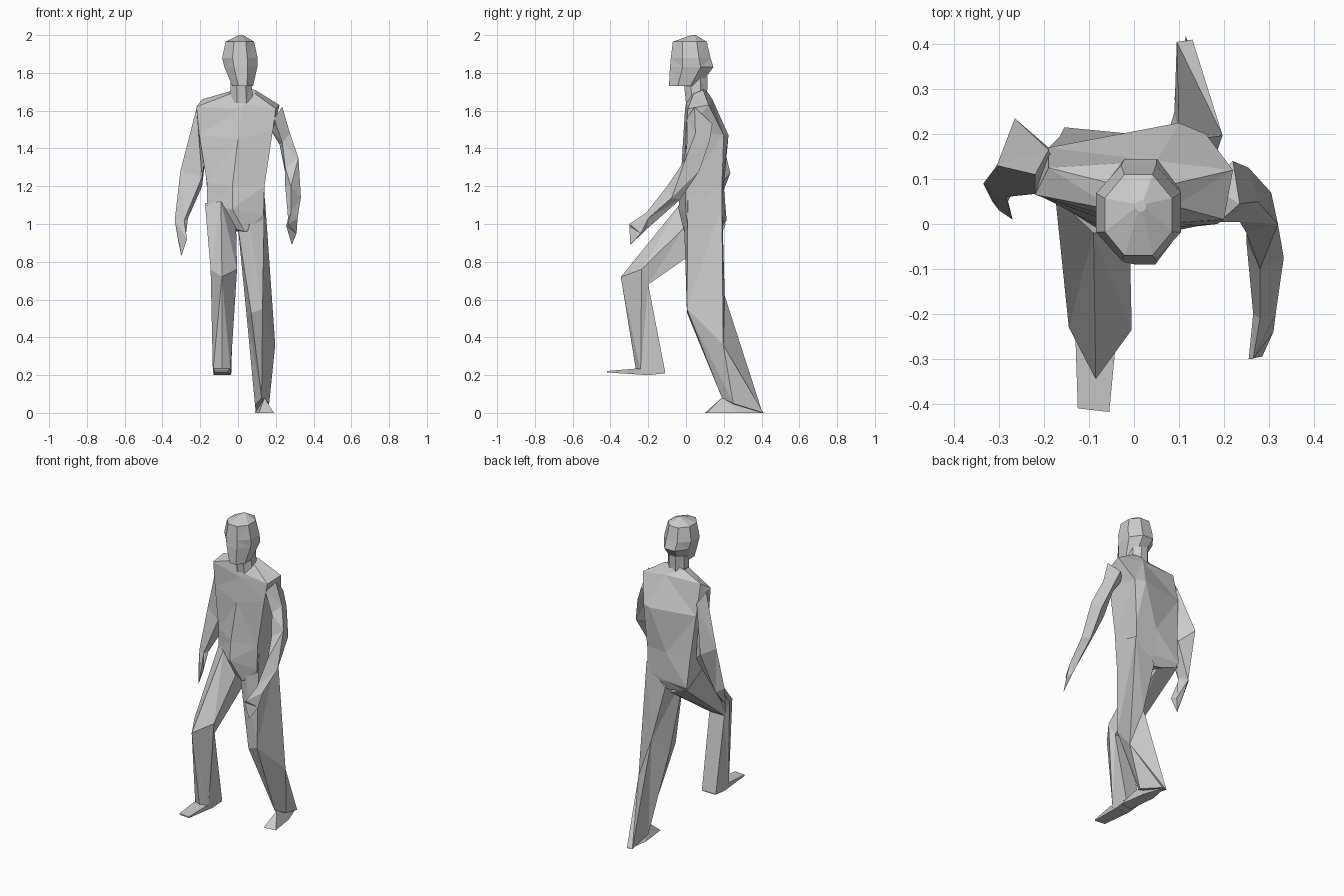
import bpy, bmesh, math


def finish(name, bm):
    bmesh.ops.triangulate(bm, faces=[f for f in bm.faces if len(f.verts) == 4])
    bmesh.ops.recalc_face_normals(bm, faces=bm.faces)
    mesh = bpy.data.meshes.new(name)
    bm.to_mesh(mesh)
    bm.free()
    obj = bpy.data.objects.new(name, mesh)
    bpy.context.collection.objects.link(obj)
    return obj


def loft(name, rings):
    """Skin a closed tube through cross-sections with equal point counts."""
    bm = bmesh.new()
    loops = [[bm.verts.new(p) for p in ring] for ring in rings]
    n = len(loops[0])
    for a, b in zip(loops, loops[1:]):
        for i in range(n):
            j = (i + 1) % n
            bm.faces.new((a[i], a[j], b[j], b[i]))
    bm.faces.new(loops[0])
    bm.faces.new(loops[-1])
    return finish(name, bm)


def hull(name, points):
    bm = bmesh.new()
    for p in points:
        bm.verts.new(p)
    bmesh.ops.convex_hull(bm, input=bm.verts)
    return finish(name, bm)


def octagon(cx, cy, z, rx, ry):
    s = 1 / math.cos(math.pi / 8)
    angles = [math.pi / 8 + i * math.pi / 4 for i in range(8)]
    return [(cx + s * rx * math.cos(a), cy + s * ry * math.sin(a), z) for a in angles]


# Head with flat face, and neck
loft("head", [
    octagon(0.025, -0.01, 1.73, 0.055, 0.08),
    octagon(0.015, 0.03, 1.83, 0.087, 0.115),
    octagon(0.01, 0.025, 1.88, 0.094, 0.105),
    octagon(0.01, 0.02, 1.965, 0.075, 0.09),
    octagon(0.015, 0.04, 2.0, 0.012, 0.012)])
loft("neck", [
    octagon(0.02, 0.055, 1.64, 0.06, 0.055),
    octagon(0.015, 0.05, 1.78, 0.055, 0.065)])

# Torso: hexagonal sections, front right -> front left -> back left -> back right
loft("torso", [
    [(-0.04, 0.03, 1.69), (0.035, 0.0, 1.64), (0.09, 0.04, 1.69),
     (0.09, 0.09, 1.71), (0.02, 0.1, 1.72), (-0.05, 0.09, 1.70)],
    [(-0.22, 0.065, 1.62), (0.02, -0.005, 1.61), (0.20, 0.01, 1.61),
     (0.22, 0.12, 1.63), (0.05, 0.14, 1.66), (-0.19, 0.125, 1.66)],
    [(-0.205, 0.06, 1.47), (0.0, -0.015, 1.45), (0.185, 0.0, 1.5),
     (0.16, 0.2, 1.47), (0.1, 0.225, 1.47), (-0.19, 0.17, 1.47)],
    [(-0.165, 0.04, 1.22), (-0.03, -0.03, 1.2), (0.14, -0.005, 1.2),
     (0.14, 0.19, 1.2), (0.0, 0.2, 1.2), (-0.165, 0.195, 1.2)],
    [(-0.165, 0.04, 1.1), (-0.03, -0.04, 1.08), (0.135, 0.0, 1.05),
     (0.14, 0.19, 1.05), (0.0, 0.2, 1.02), (-0.155, 0.215, 1.02)],
    [(-0.12, 0.04, 1.0), (0.035, -0.01, 0.96), (0.12, 0.02, 0.97),
     (0.13, 0.18, 0.98), (0.0, 0.18, 0.96), (-0.14, 0.19, 0.98)]])

# Raised leg, stepping forward
loft("raised_leg", [
    [(-0.09, -0.02, 1.12), (-0.175, 0.06, 1.11), (-0.155, 0.21, 1.0),
     (-0.02, 0.19, 0.95), (-0.01, -0.01, 0.98)],
    [(-0.085, -0.345, 0.72), (-0.145, -0.23, 0.76), (-0.13, -0.2, 0.68),
     (-0.025, -0.2, 0.68), (-0.005, -0.235, 0.76)],
    [(-0.085, -0.265, 0.225), (-0.133, -0.24, 0.215), (-0.133, -0.11, 0.215),
     (-0.035, -0.11, 0.215), (-0.04, -0.24, 0.215)]])
hull("raised_foot", [
    (-0.125, -0.41, 0.214), (-0.055, -0.418, 0.214), (-0.125, -0.41, 0.222),
    (-0.055, -0.418, 0.222), (-0.13, -0.2, 0.2), (-0.04, -0.2, 0.2),
    (-0.13, -0.11, 0.21), (-0.035, -0.11, 0.21), (-0.13, -0.26, 0.235),
    (-0.04, -0.26, 0.235)])

# Standing leg, trailing behind
loft("standing_leg", [
    [(0.06, -0.01, 1.0), (0.14, 0.01, 1.15), (0.145, 0.19, 1.1),
     (0.01, 0.195, 0.97), (0.0, 0.02, 0.98)],
    [(0.07, 0.005, 0.53), (0.13, 0.005, 0.55), (0.197, 0.197, 0.36),
     (0.1, 0.205, 0.62), (0.045, 0.1, 0.52)],
    [(0.125, 0.19, 0.08), (0.165, 0.25, 0.05), (0.13, 0.41, 0.0),
     (0.095, 0.405, 0.0), (0.09, 0.25, 0.04)]])
hull("standing_foot", [
    (0.11, 0.1, 0.0), (0.19, 0.11, 0.0), (0.14, 0.19, 0.08),
    (0.115, 0.418, 0.0), (0.165, 0.28, 0.0), (0.09, 0.28, 0.0)])

# Arm swung forward: inner, front, outer, back
loft("forward_arm", [
    [(0.16, 0.09, 1.52), (0.19, 0.005, 1.56), (0.235, 0.045, 1.62), (0.22, 0.14, 1.53)],
    [(0.22, 0.07, 1.42), (0.235, 0.005, 1.43), (0.275, 0.05, 1.48), (0.255, 0.125, 1.44)],
    [(0.25, 0.03, 1.27), (0.25, -0.02, 1.3), (0.32, 0.0, 1.35), (0.305, 0.07, 1.28)],
    [(0.25, -0.04, 1.2), (0.28, -0.1, 1.2), (0.333, -0.075, 1.14), (0.3, -0.03, 1.13)],
    [(0.265, -0.2, 1.03), (0.28, -0.21, 1.06), (0.315, -0.2, 1.03), (0.29, -0.2, 0.98)],
    [(0.255, -0.3, 0.99), (0.265, -0.3, 1.0), (0.31, -0.24, 0.95), (0.285, -0.295, 0.89)]])

# Arm swung back: front, outer, back, inner
loft("rear_arm", [
    [(-0.22, 0.065, 1.62), (-0.22, 0.11, 1.61), (-0.19, 0.165, 1.55), (-0.16, 0.1, 1.45)],
    [(-0.19, 0.07, 1.25), (-0.305, 0.13, 1.28), (-0.265, 0.235, 1.27), (-0.19, 0.17, 1.2)],
    [(-0.285, 0.06, 1.02), (-0.335, 0.09, 1.02), (-0.3, 0.13, 1.0), (-0.265, 0.08, 1.03)],
    [(-0.27, 0.01, 0.92), (-0.3, 0.03, 0.83), (-0.315, 0.05, 0.9), (-0.28, 0.05, 0.91)]])
